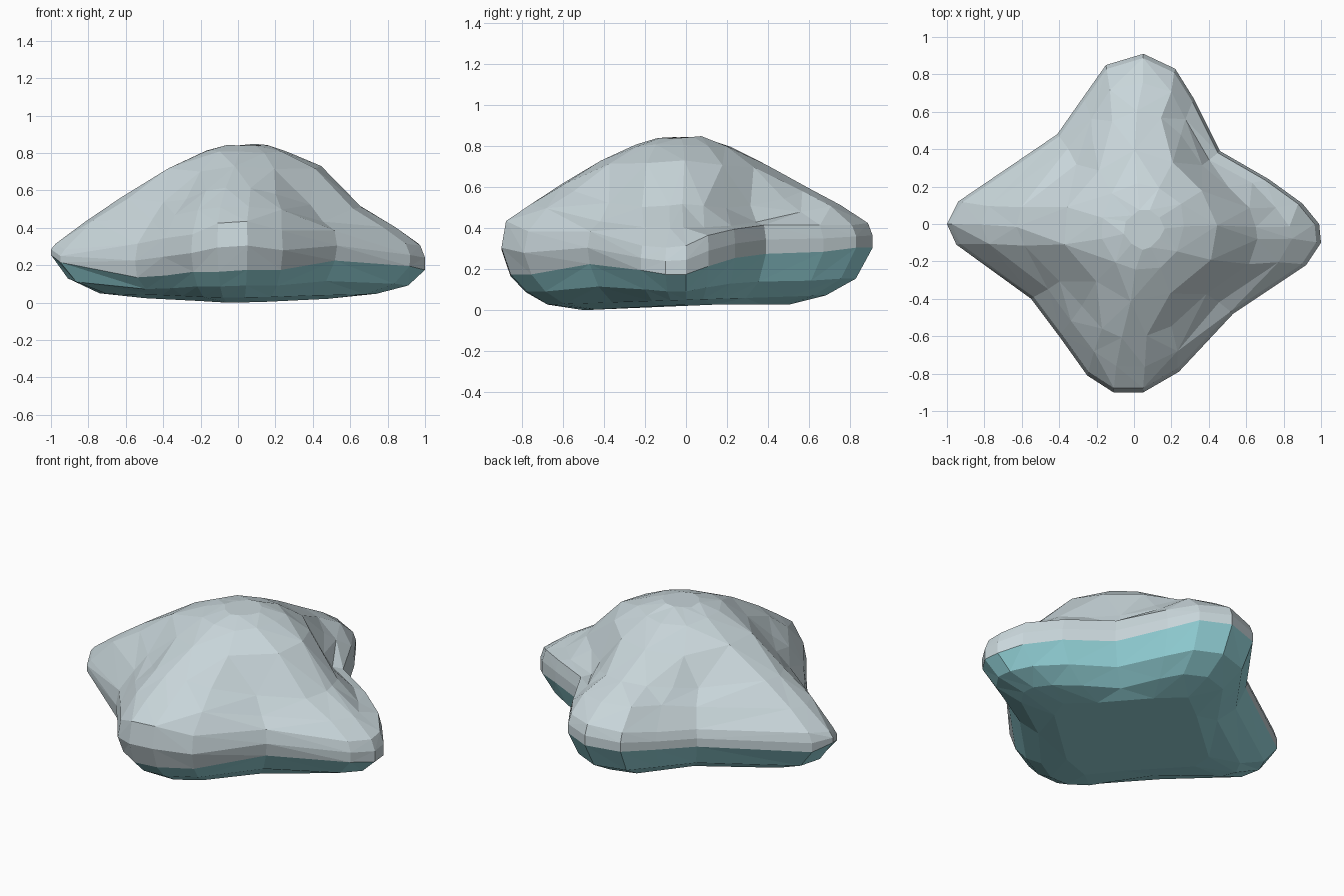
import bpy, bmesh, math, random

if "Cube" in bpy.data.objects:
    bpy.data.objects.remove(bpy.data.objects["Cube"])
random.seed(4)

def material(name, rgb):
    m = bpy.data.materials.new(name)
    m.diffuse_color = (*rgb, 1)
    m.use_nodes = True
    m.node_tree.nodes["Principled BSDF"].inputs["Base Color"].default_value = m.diffuse_color
    return m

stone = material("pale_stone", (0.58, 0.67, 0.70))
teal = material("wet_teal_base", (0.29, 0.64, 0.68))

# Four-lobed plan, counterclockwise from the right: x, y, colour seam z, lip z
PLAN = [
    (.99, 0, .17, .31), (.90, .11, .21, .36), (.72, .24, .25, .39), (.46, .39, .27, .41),
    (.32, .67, .28, .41), (.22, .83, .30, .41), (.05, .91, .30, .42), (-.15, .85, .29, .40),
    (-.27, .68, .27, .37), (-.41, .48, .25, .35), (-.94, .12, .22, .33), (-1, 0, .25, .31),
    (-.95, -.11, .21, .28), (-.55, -.40, .13, .31), (-.40, -.60, .14, .34), (-.25, -.81, .16, .36),
    (-.11, -.90, .16, .42), (.05, -.90, .17, .43), (.24, -.79, .17, .38), (.53, -.48, .22, .38),
    (.92, -.22, .19, .31), (1, -.10, .17, .30)]
N = len(PLAN)

# Dome rings: plan scale, roundness, z on right / back / left / front ridge, drop in the valleys
DOME = [(.84, .08, .40, .51, .43, .51, .02), (.66, .30, .51, .585, .56, .61, .045),
        (.44, .70, .73, .70, .715, .73, .03), (.25, 1, .805, .795, .805, .80, 0),
        (.11, 1, .84, .84, .835, .83, 0)]

bm = bmesh.new()

def ring(fn, step=1):
    return [bm.verts.new(fn(*p)) for p in PLAN[::step]]

def triangle(a, b, c, mat):
    bm.faces.new((a, b, c)).material_index = mat

def strip(lo, hi, mat):
    """Joins two rings, splitting each quad along its ridge (the higher diagonal)."""
    n = len(lo)
    for i in range(n):
        a, b, c, d = lo[i], lo[(i + 1) % n], hi[(i + 1) % n], hi[i]
        if a.co.z + c.co.z + .02 * (a.co.z * 0) > b.co.z + d.co.z:
            triangle(a, b, c, mat)
            triangle(a, c, d, mat)
        else:
            triangle(a, b, d, mat)
            triangle(b, c, d, mat)

def halve(lo, hi, mat):
    """Joins a ring to one with half as many points."""
    h = len(hi)
    for i in range(h):
        a, b, c = lo[2*i], lo[2*i + 1], lo[(2*i + 2) % len(lo)]
        p, q = hi[i], hi[(i + 1) % h]
        for f in ((a, b, p), (b, q, p), (b, c, q)):
            triangle(*f, mat)

def seam_scale(x, y):
    return 1 - .05 * max(0, -y / math.hypot(x, y)) ** 2

def dome_ring(t, b, e, n, w, s, drop, step):
    """One dome contour: the lobed plan shrunk and blended towards a circle."""
    verts = []
    for i in range(0, N, step):
        x, y = PLAN[i][:2]
        a = math.atan2(y, x) % math.tau
        a += (math.tau * i / N - a) * b if i < N - 1 else 0
        r = t * (math.hypot(x, y) * (1 - b) + .93 * b)
        c2, s2 = math.cos(a) ** 2, math.sin(a) ** 2
        z = (e if math.cos(a) > 0 else w) * c2 + (n if math.sin(a) > 0 else s) * s2
        z -= drop * math.sin(2 * a) ** 2
        j = .012
        verts.append(bm.verts.new((
            r * math.cos(a) + .06 * (1 - t) + random.uniform(-j, j),
            r * math.sin(a) - .03 * (1 - t) + random.uniform(-j, j),
            z + random.uniform(-.006, .006))))
    return verts

# Underside: nearly flat floor curving up to the seam
floor = ring(lambda x, y, s, l: (x*.52, y*.55, .022 + .03*min(y, 0)), 2)
foot = ring(lambda x, y, s, l: (x*.74, y*.75, .045 + .025*y))
flank = ring(lambda x, y, s, l: (x*.91*seam_scale(x, y), y*.91*seam_scale(x, y), s*.48 + .005))
seam = ring(lambda x, y, s, l: (x*seam_scale(x, y), y*seam_scale(x, y), s))
bm.faces.new(floor[::-1]).material_index = 1
halve(foot, floor, 1)
strip(foot, flank, 1)
strip(flank, seam, 1)

# Upper body: bulging rim, lip, then faceted dome
rim = ring(lambda x, y, s, l: (x, y, s*.5 + l*.5))
lip = ring(lambda x, y, s, l: (x*.975, y*.975, l))
strip(seam, rim, 0)
strip(rim, lip, 0)
last = lip
for k, level in enumerate(DOME):
    nxt = dome_ring(*level, 1 if k < 2 else 2)
    (strip if len(nxt) == len(last) else halve)(last, nxt, 0)
    last = nxt
bm.faces.new(last)

bmesh.ops.recalc_face_normals(bm, faces=bm.faces)

# Stand on the ground
low = min(v.co.z for v in bm.verts)
for v in bm.verts:
    v.co.z -= low

mesh = bpy.data.meshes.new("boulder")
bm.to_mesh(mesh)
bm.free()
mesh.materials.append(stone)
mesh.materials.append(teal)
bpy.context.collection.objects.link(bpy.data.objects.new("boulder", mesh))
